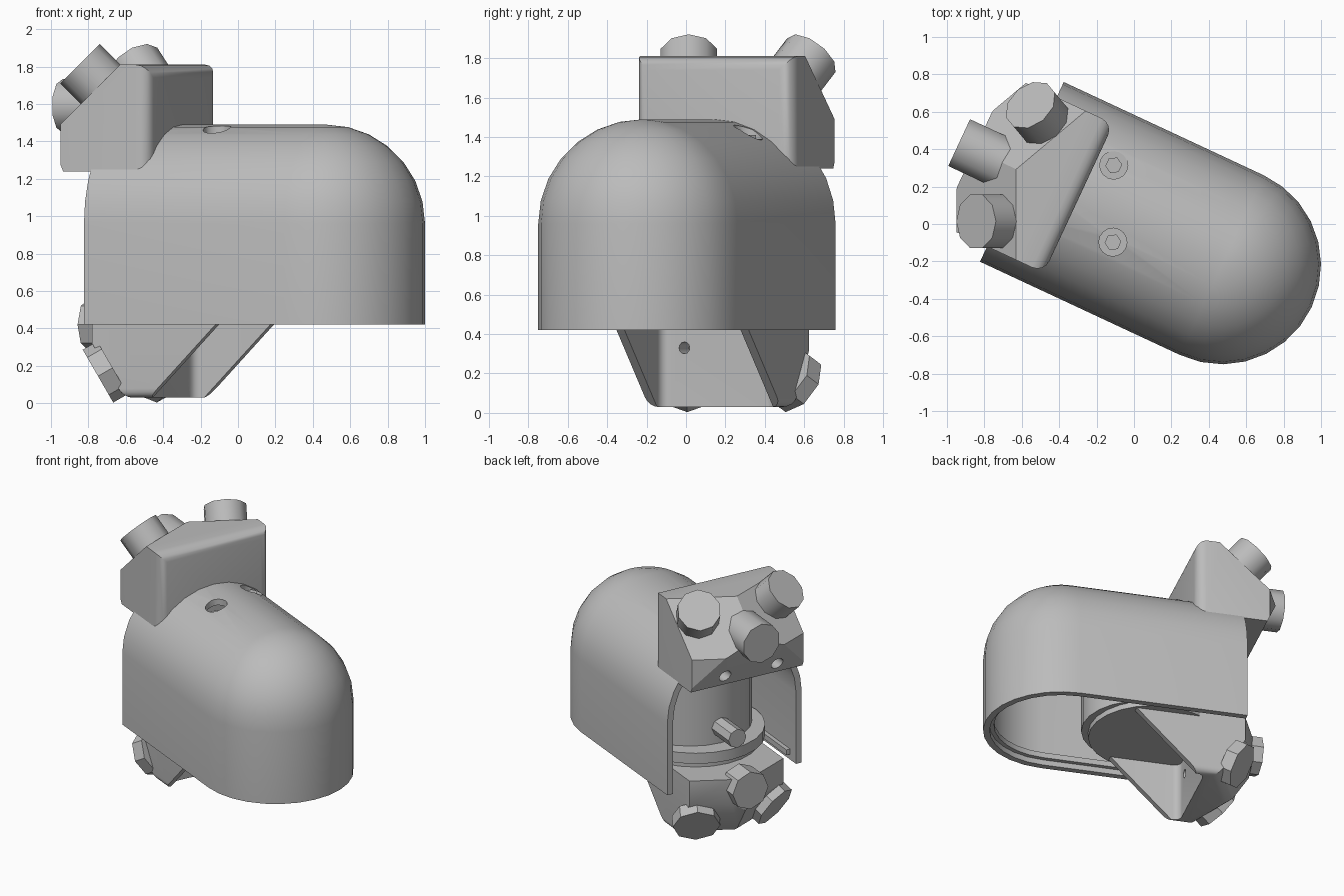
import bpy, bmesh
from math import sin, cos, pi, radians
from mathutils import Matrix, Vector

if "Cube" in bpy.data.objects:
    bpy.data.objects.remove(bpy.data.objects["Cube"], do_unlink=True)

# The local +x axis runs from the open end to the rounded nose
PLACE = Matrix.Translation((0.47, -0.22, 0)) @ Matrix.Rotation(radians(-25), 4, 'Z')

grey = bpy.data.materials.new("plain_grey")
grey.use_nodes = True
grey.diffuse_color = (0.5, 0.5, 0.5, 1)
grey.node_tree.nodes["Principled BSDF"].inputs["Base Color"].default_value = (0.5, 0.5, 0.5, 1)


def soften(obj, angle):
    bpy.ops.object.select_all(action='DESELECT')
    obj.select_set(True)
    bpy.context.view_layer.objects.active = obj
    bpy.ops.object.shade_smooth_by_angle(angle=radians(angle))


def finish(name, bm, smooth=30):
    mesh = bpy.data.meshes.new(name)
    bm.to_mesh(mesh)
    bm.free()
    mesh.materials.append(grey)
    obj = bpy.data.objects.new(name, mesh)
    bpy.context.collection.objects.link(obj)
    obj.matrix_world = PLACE
    soften(obj, smooth)
    return obj


def rod(name, end, direction, radius, length, sides=10):
    """Cylinder whose outer cap is centred at end and faces direction."""
    d = Vector(direction).normalized()
    bm = bmesh.new()
    turn = d.to_track_quat('Z', 'Y').to_matrix().to_4x4()
    bmesh.ops.create_cone(bm, cap_ends=True, segments=sides, radius1=radius, radius2=radius,
                          depth=length, matrix=Matrix.Translation(Vector(end) - d * length / 2) @ turn)
    return finish(name, bm, 40)


def convex(name, low, high, planes, rounded, width):
    """Box trimmed by planes; edges picked by the rule are rounded."""
    bm = bmesh.new()
    bmesh.ops.create_cube(bm, size=1)
    for v in bm.verts:
        v.co = [(low[i] if v.co[i] < 0 else high[i]) for i in range(3)]
    for point, normal in planes:
        cut = bmesh.ops.bisect_plane(bm, geom=bm.verts[:] + bm.edges[:] + bm.faces[:],
                                     plane_co=point, plane_no=normal, clear_outer=True)
        edges = [e for e in cut["geom_cut"] if isinstance(e, bmesh.types.BMEdge)]
        if edges:
            bmesh.ops.contextual_create(bm, geom=edges)
    bmesh.ops.recalc_face_normals(bm, faces=bm.faces)
    bmesh.ops.bevel(bm, geom=[e for e in bm.edges if rounded(e)], offset=width,
                    segments=4, profile=0.5, affect='EDGES')
    bmesh.ops.recalc_face_normals(bm, faces=bm.faces)
    return finish(name, bm)


def carve(obj, cutters):
    """Apply the object's modifiers and subtract the cutters."""
    for c in cutters:
        m = obj.modifiers.new("hole", 'BOOLEAN')
        m.operation, m.object, m.solver = 'DIFFERENCE', c, 'EXACT'
    deps = bpy.context.evaluated_depsgraph_get()
    mesh = bpy.data.meshes.new_from_object(obj.evaluated_get(deps))
    obj.modifiers.clear()
    obj.data = mesh
    for c in cutters:
        bpy.data.objects.remove(c, do_unlink=True)
    soften(obj, 35)


def aim(side, elevation):
    e = radians(elevation)
    return Vector((-cos(radians(25)) * cos(e), side * sin(radians(25)) * cos(e), sin(e)))


def u_wall(name, levels, back, thickness):
    """U-shaped wall through (radius, height) levels, thickened inward."""
    bm = bmesh.new()
    rings = []
    for r, z in levels:
        arc = [(r * sin(a * pi / 14), r * cos(a * pi / 14)) for a in range(15)]
        rings.append([bm.verts.new((x, y, z)) for x, y in [(back, r)] + arc + [(back, -r)]])
    for lower, upper in zip(rings, rings[1:]):
        for i in range(len(lower) - 1):
            bm.faces.new((lower[i], upper[i], upper[i + 1], lower[i + 1]))
    bmesh.ops.remove_doubles(bm, verts=bm.verts, dist=1e-4)
    obj = finish(name, bm, 40)
    m = obj.modifiers.new("wall", 'SOLIDIFY')
    m.thickness, m.offset = thickness, -1
    return obj


# Hollow shell with straight walls and domed roof, and a ledge inside its rim
R, STEPS = 0.53, 7
dome = [(R * cos(k * pi / 2 / STEPS), 0.96 + R * sin(k * pi / 2 / STEPS)) for k in range(STEPS + 1)]
shell = u_wall("shell", [(R, 0.42)] + dome, -1.18, 0.045)
carve(u_wall("inner_ledge", [(0.49, 0.46), (0.49, 0.5)], -1.1, 0.035), [])

# Recessed screws in the roof
spots = [(-0.75, 0.24), (-0.58, -0.135)]
carve(shell, [rod("cutter", (x, y, 1.7), (0, 0, 1), 0.075, 0.5, 16) for x, y in spots])
for i, (x, y) in enumerate(spots):
    rod(f"roof_screw_{i}", (x, y, 1.39), (0, 0, 1), 0.075, 0.06, 16)
    rod(f"roof_screw_hex_{i}", (x, y, 1.41), (0, 0, 1), 0.045, 0.03, 6)

# Upper block with three stub cylinders
caps = {s: Vector((-1.29, s * 0.343, 1.815)) for s in (-1, 1)}
planes = [(caps[s] - aim(s, 45) * 0.155, aim(s, 45)) for s in caps]
planes += [((-1.422, s * 0.31, 1.4), aim(s, 0)) for s in caps]
planes += [((-1.345, 0, 1.24), (-1, 0, -0.45)), ((-1.46, 0, 1.5), (-1, 0, 0))]


def front_edge(e):
    mid = (e.verts[0].co + e.verts[1].co) / 2
    return mid.x > -0.86 and mid.z > 1.3


upper = convex("upper_block", (-1.8, -0.44, 1.24), (-0.845, 0.44, 1.81), planes, front_edge, 0.07)
carve(upper, [rod("cutter", (-1.5, y, 1.32), (-1, 0, 0), 0.045, 0.3, 12) for y in (-0.22, 0.19)])
for s, label in ((-1, "right"), (1, "left")):
    rod(f"upper_stub_{label}", caps[s], aim(s, 45), 0.15, 0.28)
rod("upper_stub_middle", (-1.55, 0, 1.59), (-1, 0, 0), 0.145, 0.3)

# Lower block with three short stubs, hollowed at the front into two side gussets
feet = {s: Vector((-1.2, s * 0.31, 0.145)) for s in (-1, 1)}
planes = [(feet[s] - aim(s, -30) * 0.06, aim(s, -30)) for s in feet]
planes += [((-1.226, s * 0.329, 0.4), aim(s, 0)) for s in feet]
planes += [((-0.48, 0, 0.42), (1, 0, -1)), ((-1.33, 0, 0.4), (-1, 0, 0))]


def bottom_edge(e):
    low = all(v.co.z < 0.035 for v in e.verts)
    return low and abs(e.verts[0].co.x - e.verts[1].co.x) > 0.05


def slot_corner(e):
    return all(v.co.x < -0.9 for v in e.verts) and e.verts[0].co.y == e.verts[1].co.y


lower = convex("lower_block", (-1.8, -0.37, 0.03), (-0.2, 0.37, 0.5), planes, bottom_edge, 0.05)
slot = convex("cutter", (-0.93, -0.325, -0.2), (0, 0.325, 0.8), [], slot_corner, 0.05)
carve(lower, [slot] + [rod("cutter", (-0.9, y, 0.33), (1, 0, 0), 0.03, 0.15, 12) for y in (-0.2, 0.2)])
for s, label in ((-1, "right"), (1, "left")):
    rod(f"lower_stub_{label}", feet[s], aim(s, -30), 0.163, 0.09, 8)
rod("lower_stub_middle", (-1.4, 0, 0.42), (-1, 0, 0), 0.14, 0.16, 8)

# Inner pillar, flange and peg
rod("inner_pillar", (-0.58, 0, 1.17), (0, 0, 1), 0.42, 0.67, 24)
rod("pillar_flange", (-0.65, 0, 0.62), (0, 0, 1), 0.475, 0.08, 24)
rod("pillar_base", (-0.65, 0, 0.54), (0, 0, 1), 0.44, 0.08, 24)
rod("pillar_peg", (-1.22, 0, 0.74), (-1, 0, 0), 0.07, 0.3, 8)
